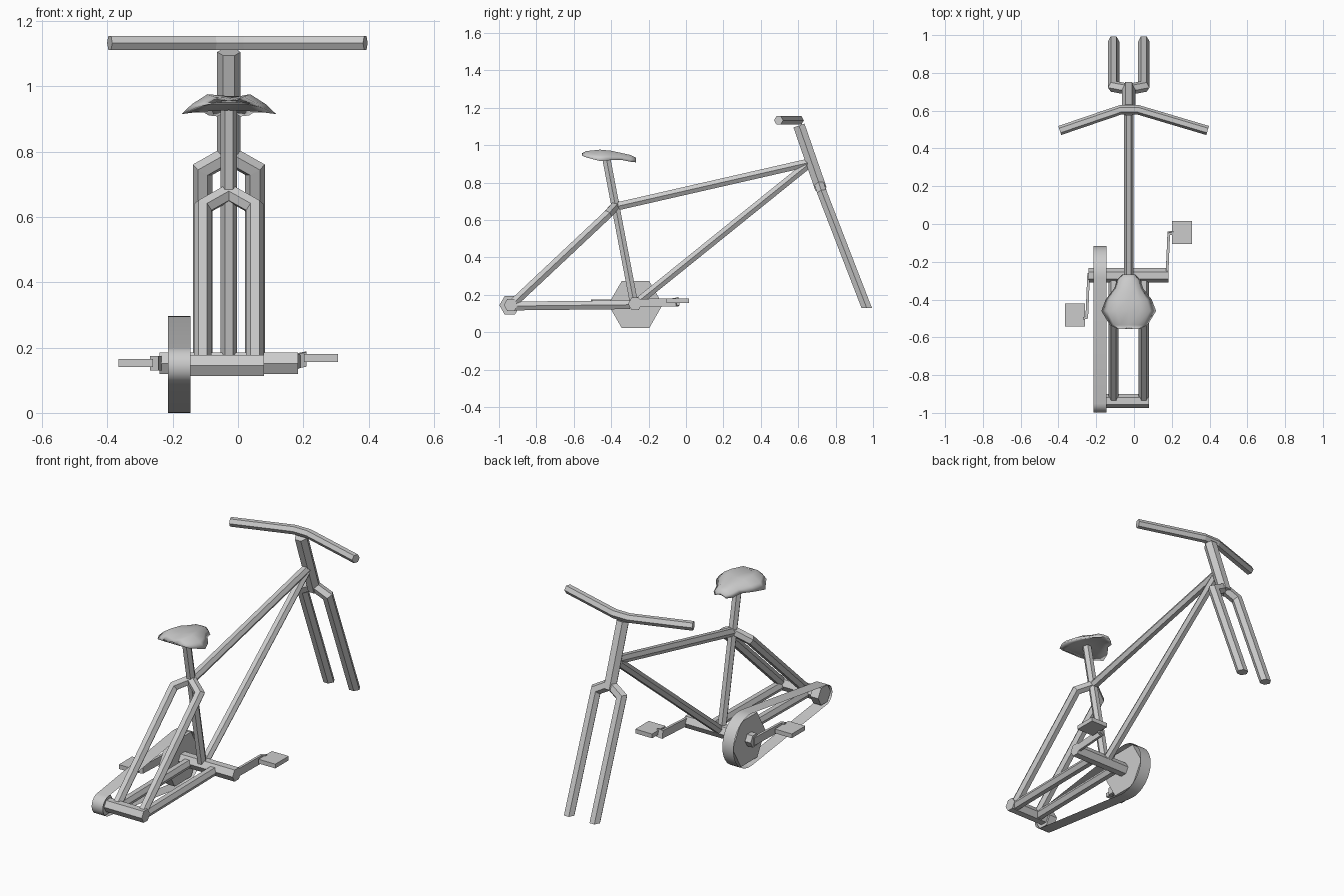
import bpy, bmesh, math
from mathutils import Vector

if "Cube" in bpy.data.objects:
    bpy.data.objects.remove(bpy.data.objects["Cube"])

CX = -0.028  # frame centre line


def finish(bm, name, smooth=False):
    bmesh.ops.recalc_face_normals(bm, faces=bm.faces)
    for f in bm.faces:
        f.smooth = smooth
    me = bpy.data.meshes.new(name)
    bm.to_mesh(me)
    bm.free()
    ob = bpy.data.objects.new(name, me)
    bpy.context.collection.objects.link(ob)
    return ob


def tube(name, path, w, h=None, sides=6, ref=(1, 0, 0), start=None, end=None):
    """Mitred prism along a path; w, h are the half sizes of its section."""
    h = h or w
    pts = [Vector(p) for p in path]
    dirs = [(b - a).normalized() for a, b in zip(pts, pts[1:])]
    s = Vector(ref)
    s = (s - dirs[0] * s.dot(dirs[0])).normalized()
    t = dirs[0].cross(s)
    turn = math.pi / 4 if sides == 4 else 0
    k = math.sqrt(2) if sides == 4 else 1
    ring = []
    for i in range(sides):
        a = 2 * math.pi * i / sides + turn
        ring.append(pts[0] + s * (math.cos(a) * w * k) + t * (math.sin(a) * h * k))
    normals = [Vector(start) if start else dirs[0]]
    normals += [a + b for a, b in zip(dirs, dirs[1:])]
    normals.append(Vector(end) if end else dirs[-1])
    bm = bmesh.new()
    rows = []
    for i, (p, n) in enumerate(zip(pts, normals)):
        d = dirs[max(i - 1, 0)]
        ring = [v + d * ((p - v).dot(n) / d.dot(n)) for v in ring]
        rows.append([bm.verts.new(v) for v in ring])
    for a, b in zip(rows, rows[1:]):
        for i in range(sides):
            j = (i + 1) % sides
            bm.faces.new((a[i], a[j], b[j], b[i]))
    bm.faces.new(rows[0])
    bm.faces.new(rows[-1])
    return finish(bm, name)


def box(name, centre, size):
    bm = bmesh.new()
    bmesh.ops.create_cube(bm, size=1)
    for v in bm.verts:
        v.co = Vector(centre) + Vector([c * s for c, s in zip(v.co, size)])
    return finish(bm, name)


# Main frame tubes
tube("top_tube", [(CX, -0.38, 0.67), (CX, 0.65, 0.905)], 0.025)
tube("down_tube", [(CX, -0.26, 0.16), (CX, 0.645, 0.89)], 0.025)
tube("seat_tube", [(CX, -0.278, 0.155), (CX, -0.427, 0.935)], 0.025)
tube("head_tube", [(CX, 0.604, 1.105), (CX, 0.722, 0.765)], 0.036)

# Paired fork legs, seat stays and chain stays
for side, s in (("left", -1), ("right", 1)):
    x = CX + s * 0.08
    tube(side + "_fork_leg",
         [(x, 0.966, 0.13), (x, 0.728, 0.745), (CX, 0.713, 0.79)],
         0.03, start=(0, 0, 1), end=(1, 0, 0))
    tube(side + "_seat_stay",
         [(x, -0.94, 0.14), (x, -0.418, 0.63), (CX, -0.378, 0.675)],
         0.027, end=(1, 0, 0))
    tube(side + "_chain_stay", [(x, -0.93, 0.14), (x, -0.30, 0.147)], 0.027)

# Handlebar
tube("handlebar", [(-0.393, 0.495, 1.133), (-0.07, 0.605, 1.133),
                   (0.02, 0.605, 1.133), (0.39, 0.495, 1.133)],
     0.025, ref=(0, 1, 0))

# Axle, bottom bracket and drive wheels
tube("rear_axle", [(-0.2, -0.937, 0.145), (0.08, -0.937, 0.145)], 0.037, ref=(0, 1, 0))
tube("bottom_bracket", [(-0.24, -0.272, 0.152), (0.183, -0.272, 0.152)], 0.038, ref=(0, 1, 0))
tube("rear_sprocket", [(-0.205, -0.942, 0.144), (-0.155, -0.942, 0.144)], 0.056, ref=(0, 1, 0))
tube("chainring", [(-0.205, -0.27, 0.148), (-0.155, -0.27, 0.148)], 0.146, ref=(0, 1, 0))

# Chain: a thin band round both wheels
bm = bmesh.new()
y0, z0, r0, y1, z1, r1 = -0.265, 0.148, 0.148, -0.943, 0.144, 0.056
a = math.pi / 2 + math.asin((r0 - r1) / (y0 - y1))
loop = []
for yc, zc, r, f, t, n in ((y0, z0, r0, -a, a, 24), (y1, z1, r1, a, 2 * math.pi - a, 12)):
    for i in range(n + 1):
        ang = f + (t - f) * i / n
        loop.append((yc + r * math.cos(ang), zc + r * math.sin(ang)))
rows = [[bm.verts.new((x, y, z)) for x in (-0.215, -0.145)] for y, z in loop]
for p, q in zip(rows, rows[1:] + rows[:1]):
    bm.faces.new((p[0], p[1], q[1], q[0]))
finish(bm, "chain", True)

# Cranks and pedals
tube("right_crank", [(0.174, -0.285, 0.155), (0.184, -0.05, 0.16), (0.21, -0.045, 0.165)],
     0.007, 0.022, 4, ref=(1, 0, 0), end=(1, 0, 0))
tube("left_crank", [(-0.24, -0.26, 0.152), (-0.25, -0.495, 0.152), (-0.27, -0.5, 0.152)],
     0.007, 0.022, 4, ref=(1, 0, 0), end=(1, 0, 0))
box("right_pedal", (0.254, -0.045, 0.168), (0.105, 0.12, 0.024))
box("left_pedal", (-0.313, -0.482, 0.153), (0.105, 0.12, 0.024))

# Seat: lofted sections of (y, half width, top z, edge z)
sections = [(-0.556, 0.06, 0.957, 0.945), (-0.535, 0.1, 0.968, 0.935),
            (-0.46, 0.145, 0.976, 0.915), (-0.40, 0.122, 0.97, 0.92),
            (-0.34, 0.076, 0.957, 0.92), (-0.295, 0.062, 0.947, 0.911),
            (-0.267, 0.035, 0.932, 0.908)]
bm = bmesh.new()
rows = []
for y, w, top, edge in sections:
    dip = 0.012 if y < -0.4 else 0.0
    upper = [(-1, 0), (-0.78, 0.5), (-0.45, 1), (0, 1), (0.45, 1), (0.78, 0.5), (1, 0)]
    ring = [(u, edge + (top - edge) * k - (dip if u == 0 else 0)) for u, k in upper]
    ring += [(u, edge + 0.012 * (1 - u * u)) for u in (0.6, 0, -0.6)]
    rows.append([bm.verts.new((CX + u * w, y, z)) for u, z in ring])
for p, q in zip(rows, rows[1:]):
    for i in range(len(p)):
        j = (i + 1) % len(p)
        bm.faces.new((p[i], p[j], q[j], q[i]))
bm.faces.new(rows[0])
bm.faces.new(rows[-1])
finish(bm, "seat", True)
